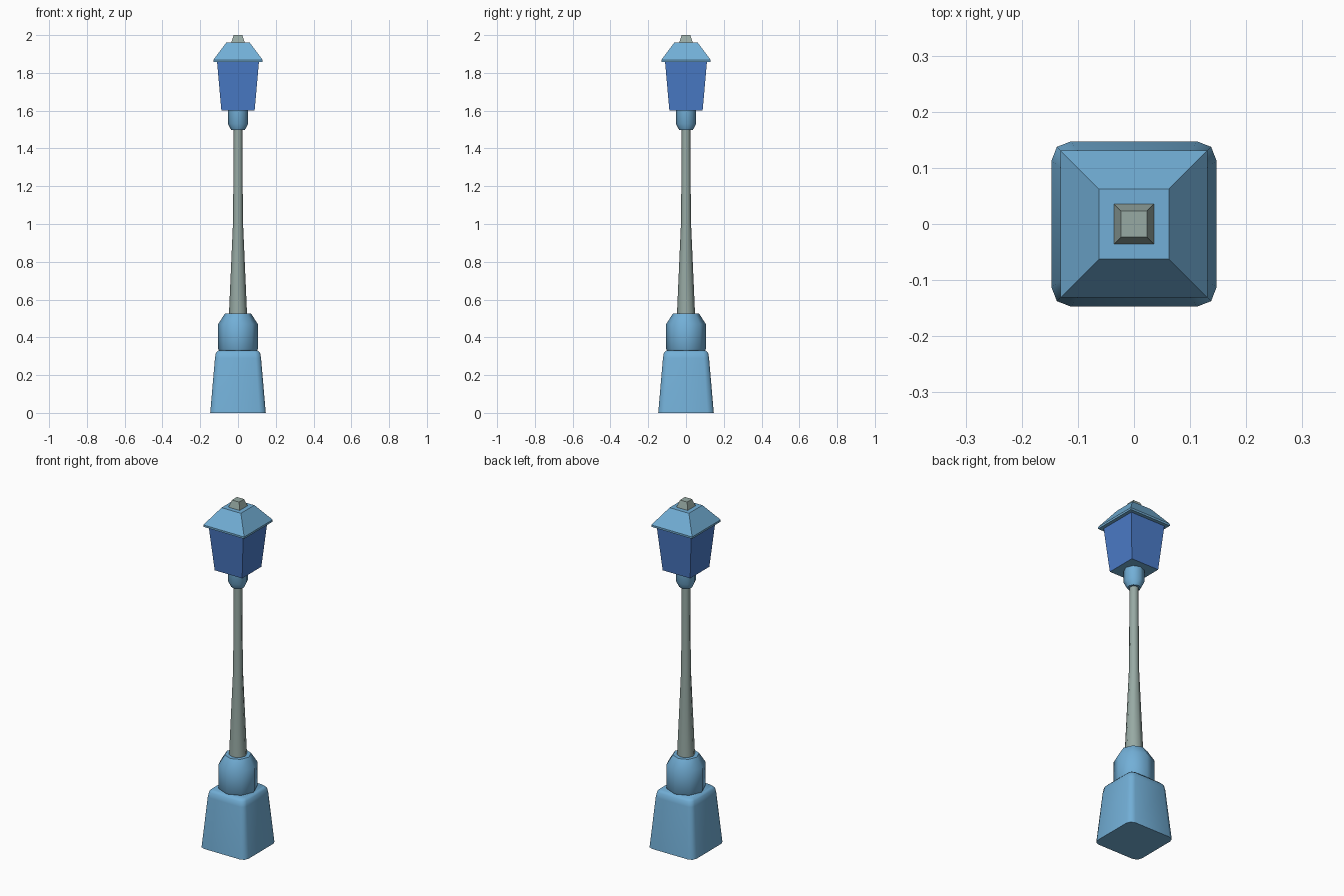
import bpy, bmesh
from math import sin, cos, pi, radians

if "Cube" in bpy.data.objects:
    bpy.data.objects.remove(bpy.data.objects["Cube"])


def material(name, rgb):
    m = bpy.data.materials.new(name)
    m.diffuse_color = (*rgb, 1)
    m.use_nodes = True
    m.node_tree.nodes["Principled BSDF"].inputs["Base Color"].default_value = m.diffuse_color
    return m


BLUE = material("blue_paint", (0.17, 0.43, 0.68))
GREY = material("grey_metal", (0.31, 0.40, 0.37))
GLASS = material("blue_glass", (0.07, 0.20, 0.58))


# Cross-sections, scaled by half width or radius
def octagon(r):
    return [(r * cos(i * pi / 4), r * sin(i * pi / 4)) for i in range(8)]


def square(h):
    return [(h, -h), (h, h), (-h, h), (-h, -h)]


def rounded_square(h):
    a, m = h * 0.77, h * 0.935
    pts, corner = [], [(h, a), (m, m), (a, h)]
    for _ in range(4):
        pts += corner
        corner = [(-y, x) for x, y in corner]
    return pts


def loft(name, section, profile, mat, smooth=False, glass=0):
    """Stack cross-sections along z; profile is a list of (size, z)."""
    bm = bmesh.new()
    rings = [[bm.verts.new((x, y, z)) for x, y in section(s)] for s, z in profile]
    n = len(rings[0])
    sides = []
    for lo, hi in zip(rings, rings[1:]):
        for i in range(n):
            j = (i + 1) % n
            sides.append(bm.faces.new((lo[i], lo[j], hi[j], hi[i])))
    bm.faces.new(rings[0][::-1])
    bm.faces.new(rings[-1])
    if glass:
        bmesh.ops.inset_individual(bm, faces=sides, thickness=glass, use_even_offset=True)
        for f in sides:
            f.material_index = 1
    bmesh.ops.recalc_face_normals(bm, faces=bm.faces)
    me = bpy.data.meshes.new(name)
    bm.to_mesh(me)
    bm.free()
    me.materials.append(mat)
    if glass:
        me.materials.append(GLASS)
    ob = bpy.data.objects.new(name, me)
    bpy.context.collection.objects.link(ob)
    if smooth:
        bpy.ops.object.select_all(action='DESELECT')
        ob.select_set(True)
        bpy.context.view_layer.objects.active = ob
        bpy.ops.object.shade_smooth_by_angle(angle=radians(50))
    return ob


# Pedestal and collar
loft("base", rounded_square,
     [(0.147, 0), (0.122, 0.29), (0.117, 0.318), (0.105, 0.33)], BLUE, True)
loft("base_collar", octagon,
     [(0.099, 0.328), (0.105, 0.338), (0.105, 0.47), (0.07, 0.525)], BLUE, True)

# Tapered pole
loft("pole", octagon, [(0.048, 0.52), (0.026, 1.02), (0.023, 1.51)], GREY, True)

# Lantern
loft("lantern_collar", octagon,
     [(0.036, 1.497), (0.053, 1.53), (0.053, 1.60)], BLUE, True)
loft("lantern_body", square, [(0.088, 1.60), (0.111, 1.86)], BLUE, glass=0.032)
loft("roof", square, [(0.131, 1.857), (0.131, 1.868), (0.062, 1.96)], BLUE)
loft("finial", square, [(0.036, 1.96), (0.023, 2.0)], GREY)
